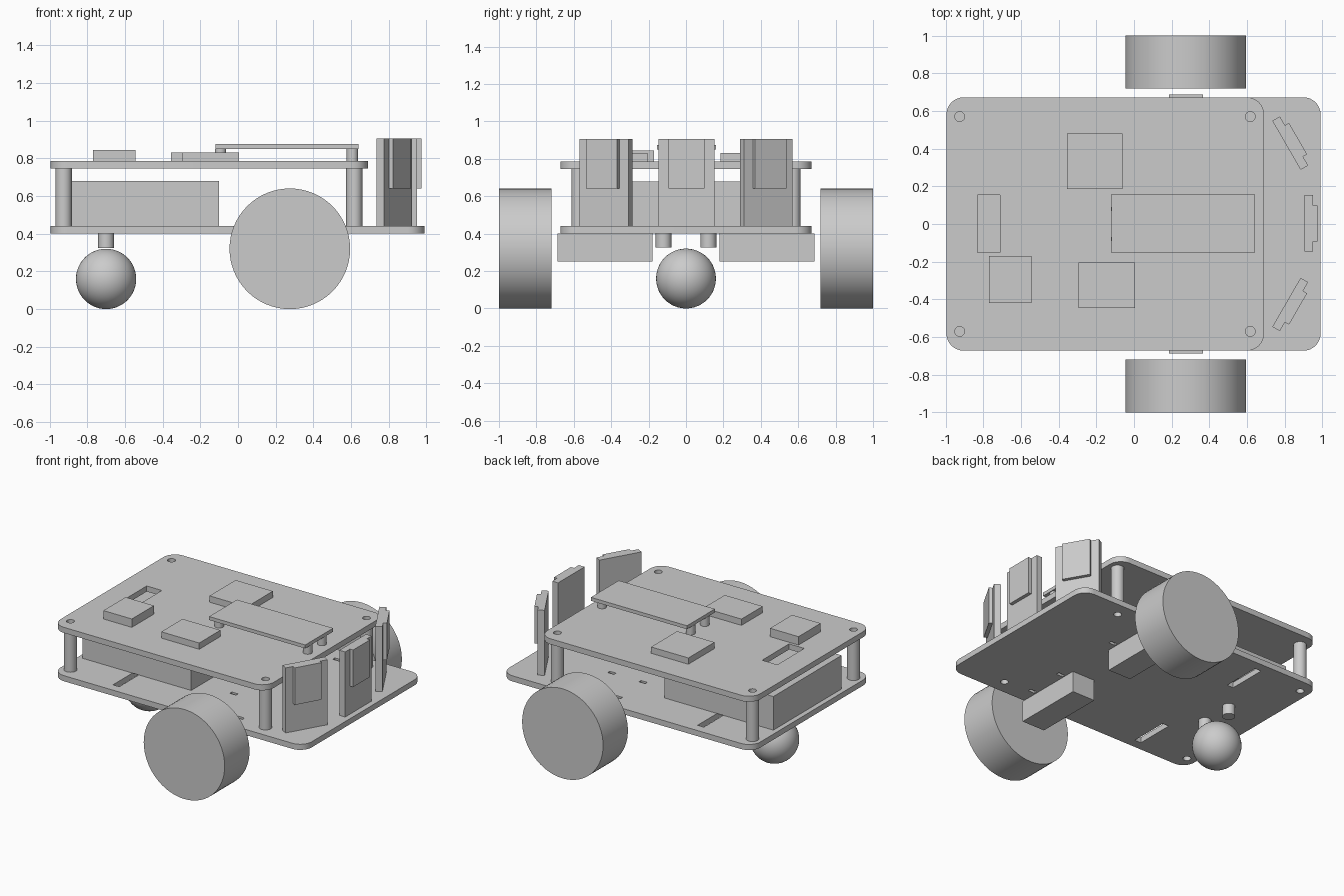
import bpy, bmesh
from math import radians, cos, sin, pi
from mathutils import Matrix, Vector

old = bpy.data.objects.get("Cube")
if old:
    bpy.data.objects.remove(old, do_unlink=True)

grey = bpy.data.materials.new("plain grey")
grey.use_nodes = True
grey.diffuse_color = (0.6, 0.6, 0.6, 1)
grey.node_tree.nodes["Principled BSDF"].inputs["Base Color"].default_value = (0.6, 0.6, 0.6, 1)


def add_box(bm, x, y, z, turn=Matrix()):
    """Box from three (min, max) ranges, optionally transformed."""
    centre = Vector([(r[0] + r[1]) / 2 for r in (x, y, z)])
    size = [r[1] - r[0] for r in (x, y, z)]
    bmesh.ops.create_cube(bm, size=1, matrix=turn @ Matrix.Translation(centre) @ Matrix.Diagonal((*size, 1)))


def add_cylinder(bm, x, y, z, radius, segments=32):
    """Upright cylinder at x, y spanning the z range."""
    bmesh.ops.create_cone(bm, cap_ends=True, segments=segments, radius1=radius, radius2=radius,
                          depth=z[1] - z[0], matrix=Matrix.Translation((x, y, (z[0] + z[1]) / 2)))


def finish(name, bm, smooth=False):
    mesh = bpy.data.meshes.new(name)
    bmesh.ops.recalc_face_normals(bm, faces=bm.faces)
    bm.to_mesh(mesh)
    bm.free()
    mesh.materials.append(grey)
    obj = bpy.data.objects.new(name, mesh)
    bpy.context.collection.objects.link(obj)
    bpy.ops.object.select_all(action='DESELECT')
    obj.select_set(True)
    bpy.context.view_layer.objects.active = obj
    if smooth:
        bpy.ops.object.shade_smooth_by_angle(angle=radians(35))
    return obj


def box(name, x, y, z, turn=Matrix()):
    bm = bmesh.new()
    add_box(bm, x, y, z, turn)
    return finish(name, bm)


def cylinder(name, x, y, z, radius):
    bm = bmesh.new()
    add_cylinder(bm, x, y, z, radius)
    return finish(name, bm, smooth=True)


def plate(name, x, half_y, z, cutter_bm, radius=0.09, steps=8):
    """Rounded rectangular plate with every cutter solid removed."""
    bm = bmesh.new()
    corners = [(x[1] - radius, half_y - radius), (x[0] + radius, half_y - radius),
               (x[0] + radius, radius - half_y), (x[1] - radius, radius - half_y)]
    verts = []
    for i, (cx, cy) in enumerate(corners):
        for s in range(steps + 1):
            a = (i + s / steps) * pi / 2
            verts.append(bm.verts.new((cx + radius * cos(a), cy + radius * sin(a), z[0])))
    face = bm.faces.new(verts)
    new = bmesh.ops.extrude_face_region(bm, geom=[face])["geom"]
    bmesh.ops.translate(bm, vec=(0, 0, z[1] - z[0]), verts=[v for v in new if isinstance(v, bmesh.types.BMVert)])
    cutter = finish(name + "_cutter", cutter_bm)
    cutter.hide_render = True
    obj = finish(name, bm)
    mod = obj.modifiers.new("holes", 'BOOLEAN')
    mod.operation = 'DIFFERENCE'
    mod.solver = 'EXACT'
    mod.object = cutter
    bpy.ops.object.modifier_apply(modifier=mod.name)
    bpy.data.objects.remove(cutter, do_unlink=True)
    bpy.ops.object.shade_smooth_by_angle(angle=radians(35))
    return obj


BASE = (0.40, 0.44)
DECK = (0.745, 0.785)
posts = [(x, y) for x in (-0.925, 0.617) for y in (-0.57, 0.57)]

# Base plate with screw holes, cable slots and motor strap slots
cut = bmesh.new()
for px, py in posts:
    add_cylinder(cut, px, py, (0.35, 0.5), 0.026, 24)
for side in (-1, 1):
    add_box(cut, (-0.565, -0.515), sorted((side * 0.325, side * 0.605)), (0.35, 0.5))
    for sx in (0.153, 0.40):
        for sy in (0.265, 0.545):
            add_box(cut, (sx - 0.025, sx + 0.025), (side * sy - 0.012, side * sy + 0.012), (0.35, 0.5))
plate("base_plate", (-0.995, 0.99), 0.672, BASE, cut)

# Upper deck with screw holes and a cable window
cut = bmesh.new()
for px, py in posts:
    add_cylinder(cut, px, py, (0.7, 0.85), 0.026, 24)
add_box(cut, (-0.83, -0.71), (-0.15, 0.155), (0.7, 0.85))
plate("upper_deck", (-0.995, 0.69), 0.672, DECK, cut)

for px, py in posts:
    cylinder("standoff_post", px, py, (BASE[1], DECK[0]), 0.043)

# Battery between the plates
box("battery_pack", (-0.96, -0.10), (-0.385, 0.385), (BASE[1], 0.68))

# Wheels and motors on both sides
for side, label in ((-1, "front"), (1, "back")):
    bm = bmesh.new()
    bmesh.ops.create_cone(bm, cap_ends=True, segments=64, radius1=0.32, radius2=0.32, depth=0.28,
                          matrix=Matrix.Translation((0.275, side * 0.86, 0.32)) @ Matrix.Rotation(pi / 2, 4, 'X'))
    finish(label + "_wheel", bm, smooth=True)
    box(label + "_motor", (0.185, 0.365), sorted((side * 0.18, side * 0.687)), (0.25, BASE[0]))
    cylinder(label + "_caster_peg", -0.70, side * 0.12, (0.325, BASE[0]), 0.042)

# Ball caster
bm = bmesh.new()
bmesh.ops.create_uvsphere(bm, u_segments=48, v_segments=24, radius=0.16,
                          matrix=Matrix.Translation((-0.70, 0, 0.16)))
finish("caster_ball", bm, smooth=True)

# Modules on the deck
box("small_module", (-0.77, -0.545), (-0.42, -0.17), (DECK[1], 0.845))
box("front_module", (-0.295, 0.005), (-0.445, -0.205), (DECK[1], 0.83))
box("back_module", (-0.355, -0.06), (0.185, 0.48), (DECK[1], 0.83))

# Raised controller board on four pegs
box("controller_board", (-0.12, 0.64), (-0.155, 0.16), (0.85, 0.875))
for px in (-0.093, 0.607):
    for py in (-0.08, 0.08):
        cylinder("board_peg", px, py, (DECK[1], 0.85), 0.03)

# Three upright sensors fanned across the nose
for name, x, y, angle in (("middle", 0.927, 0.003, 0), ("back", 0.829, 0.429, 30), ("front", 0.829, -0.427, -30)):
    turn = Matrix.Translation((x, y, 0)) @ Matrix.Rotation(radians(angle), 4, 'Z')
    box(name + "_sensor_board", (-0.023, 0.023), (-0.15, 0.15), (BASE[1], 0.905), turn)
    box(name + "_sensor_chip", (0.023, 0.048), (-0.096, 0.096), (0.64, 0.905), turn)
